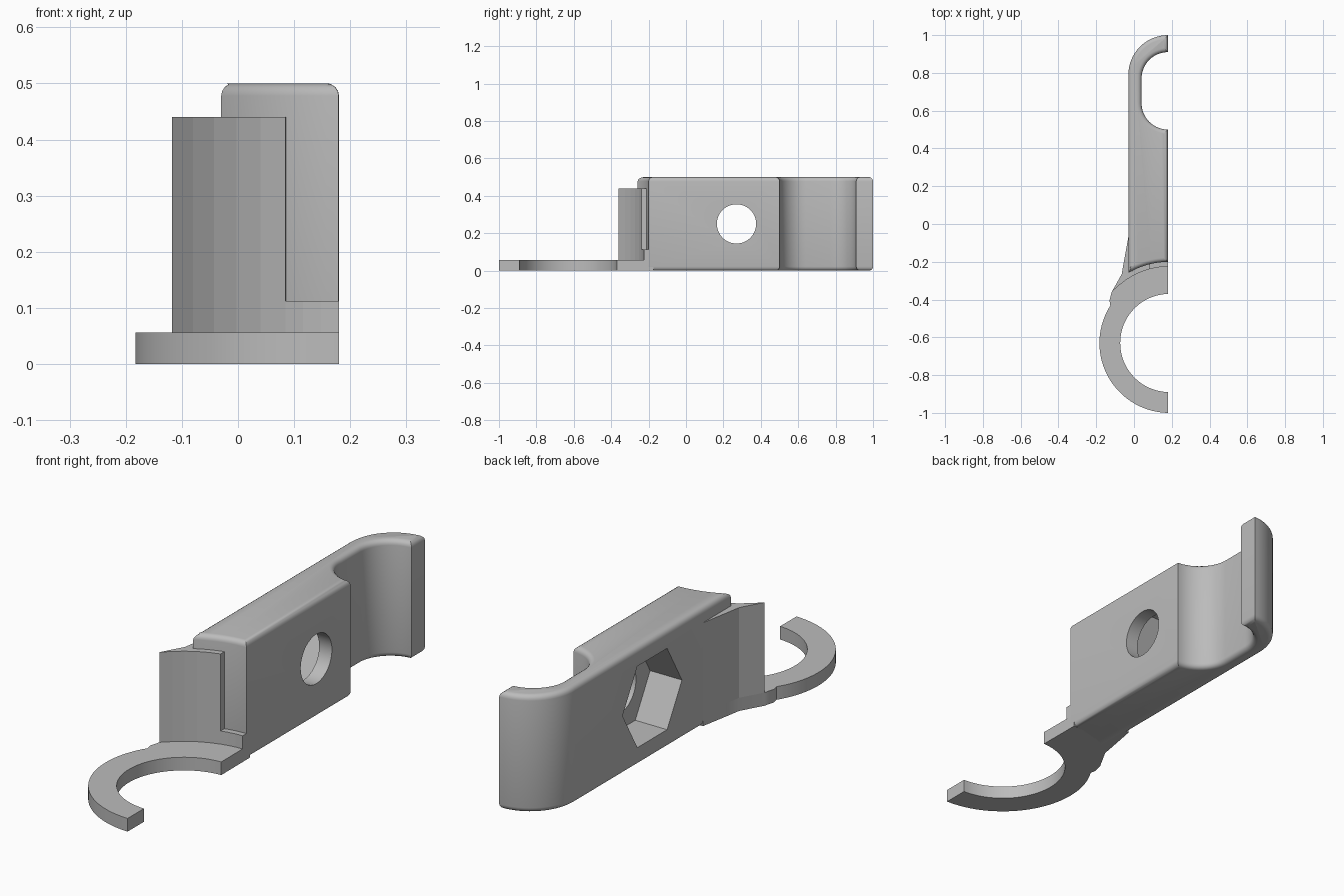
import bpy, bmesh, math

if "Cube" in bpy.data.objects:
    bpy.data.objects.remove(bpy.data.objects["Cube"])

grey = bpy.data.materials.new("plain_grey")
grey.diffuse_color = (0.5, 0.5, 0.5, 1)
grey.use_nodes = True
grey.node_tree.nodes["Principled BSDF"].inputs["Base Color"].default_value = grey.diffuse_color


def arc(cx, cy, r, a0, a1, n):
    """Points along an arc, angles in degrees."""
    pts = []
    for i in range(n + 1):
        a = math.radians(a0 + (a1 - a0) * i / n)
        pts.append((cx + r * math.cos(a), cy + r * math.sin(a)))
    return pts


def extrude(name, outline, z0, z1, round_edge=0.0):
    """Prism from a plan outline, with optional rounded rims."""
    bm = bmesh.new()
    face = bm.faces.new([bm.verts.new((x, y, z0)) for x, y in outline])
    ext = bmesh.ops.extrude_face_region(bm, geom=[face])
    for v in ext["geom"]:
        if isinstance(v, bmesh.types.BMVert):
            v.co.z = z1
    bmesh.ops.recalc_face_normals(bm, faces=bm.faces[:])
    if round_edge:
        rims = [e for e in bm.edges
                if abs(e.verts[0].co.z - e.verts[1].co.z) < 1e-6]
        bmesh.ops.bevel(bm, geom=rims, offset=round_edge, segments=4,
                        profile=0.5, affect='EDGES')
    me = bpy.data.meshes.new(name)
    bm.to_mesh(me)
    bm.free()
    ob = bpy.data.objects.new(name, me)
    bpy.context.collection.objects.link(ob)
    me.materials.append(grey)
    return ob


def activate(ob):
    bpy.ops.object.select_all(action='DESELECT')
    ob.select_set(True)
    bpy.context.view_layer.objects.active = ob


def drill(ob, sides, r, x0, x1):
    """Cut a prism along x through the body."""
    bpy.ops.mesh.primitive_cylinder_add(
        vertices=sides, radius=r, depth=x1 - x0,
        location=((x0 + x1) / 2, 0.27, 0.25), rotation=(0, math.pi / 2, 0))
    cutter = bpy.context.object
    # the first vertex lies on local +y, giving points at front and back
    activate(ob)
    mod = ob.modifiers.new("cut", 'BOOLEAN')
    mod.operation = 'DIFFERENCE'
    mod.solver = 'EXACT'
    mod.object = cutter
    bpy.ops.object.modifier_apply(modifier=mod.name)
    bpy.data.objects.remove(cutter)


CX, CY = 0.187, -0.63   # centre of the ring
END = 0.18              # flat cut side of the part

# Main body with the hook slot at the back
front = arc(CX, CY, 0.43, 120.3, 91, 10)
body = extrude("hook_body",
               front
               + arc(END, 0.64, 0.14, 270, 180, 14)
               + arc(END, 0.77, 0.14, 180, 90, 14)
               + arc(END, 0.79, 0.21, 90, 180, 16),
               0, 0.5, 0.022)
drill(body, 6, 0.2, -0.2, 0.12)    # hexagonal nut pocket
drill(body, 48, 0.105, 0.08, 0.3)  # round bolt hole

# Flared left side, shared by the wing and the plate
flare = [(-0.118, -0.36), (-0.065, -0.265), (-0.052, -0.19), (-0.03, -0.07)]

# Half ring plate, reaching under the body
plate = extrude("half_ring_plate",
                arc(CX, CY, 0.37, 268.9, 147.5, 40)
                + [(-0.13, -0.405)] + flare + [(0, -0.07)]
                + arc(CX, CY, 0.455, 114, 91, 8)
                + arc(CX, CY, 0.26, 91.5, 268.5, 48),
                0, 0.056)

# Curved wing in front of the body
wing = extrude("curved_wing",
               flare + arc(CX, CY, 0.43, 120.3, 103.7, 4)
               + arc(CX, CY, 0.405, 104.6, 138, 5)[:-1],
               0.056, 0.44)

# Low ledge that continues the wing to the cut side
ledge = extrude("low_ledge",
                arc(CX, CY, 0.405, 104.6, 91, 3)
                + arc(CX, CY, 0.435, 91, 103.7, 3),
                0.056, 0.112)

for ob in (body, plate):
    activate(ob)
    bpy.ops.object.shade_smooth_by_angle(angle=math.radians(30))
